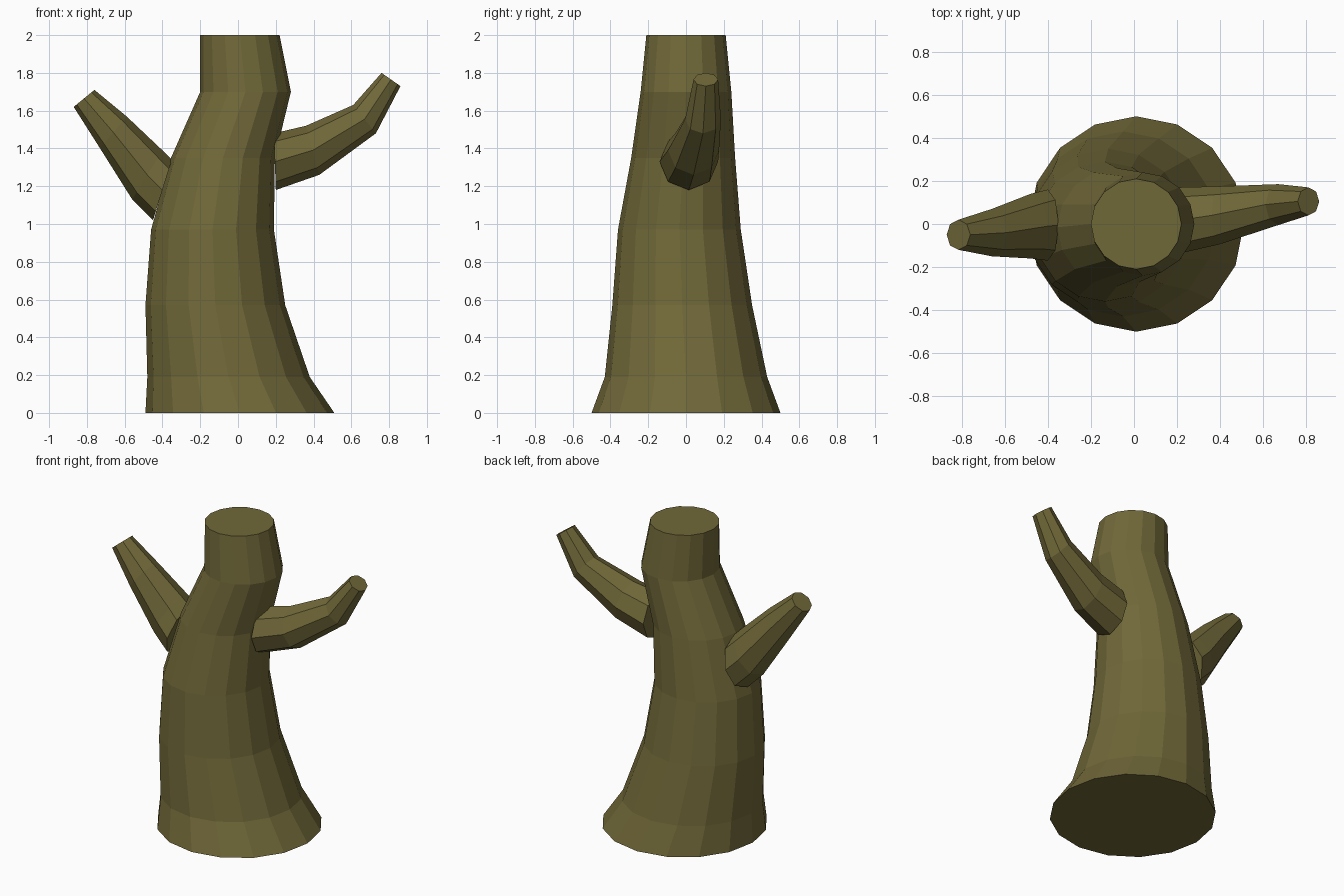
import bpy, bmesh, math
from mathutils import Vector

if "Cube" in bpy.data.objects:
    bpy.data.objects.remove(bpy.data.objects["Cube"])

bark = bpy.data.materials.new("olive_bark")
bark.diffuse_color = (0.162, 0.138, 0.040, 1)
bark.use_nodes = True
bark.node_tree.nodes["Principled BSDF"].inputs["Base Color"].default_value = bark.diffuse_color


def loft(name, rings):
    """Skin a list of equal-sided rings and cap both ends."""
    bm = bmesh.new()
    loops = [[bm.verts.new(p) for p in ring] for ring in rings]
    n = len(loops[0])
    for a, b in zip(loops, loops[1:]):
        for i in range(n):
            j = (i + 1) % n
            bm.faces.new((a[i], a[j], b[j], b[i]))
    bm.faces.new(loops[0][::-1])
    bm.faces.new(loops[-1])
    bmesh.ops.recalc_face_normals(bm, faces=bm.faces)
    me = bpy.data.meshes.new(name)
    bm.to_mesh(me)
    bm.free()
    me.materials.append(bark)
    ob = bpy.data.objects.new(name, me)
    bpy.context.collection.objects.link(ob)
    return ob


def trunk_ring(cx, cy, z, r, n=16):
    return [(cx + r * math.cos(2 * math.pi * i / n),
             cy + r * math.sin(2 * math.pi * i / n), z) for i in range(n)]


def branch_ring(low, high, cy, ry, n=8):
    """Ring through a lower and an upper (x, z) point, with half width ry."""
    lo, hi = Vector((low[0], cy, low[1])), Vector((high[0], cy, high[1]))
    mid, up = (lo + hi) / 2, (hi - lo) / 2
    return [mid + up * math.cos(2 * math.pi * i / n)
            + Vector((0, ry, 0)) * math.sin(2 * math.pi * i / n) for i in range(n)]


# Bent, tapering trunk: centre x, centre y, height, radius
loft("trunk", [trunk_ring(*s) for s in (
    (0.01, 0, 0, 0.50), (-0.05, 0, 0.19, 0.43), (-0.12, -0.02, 0.57, 0.37),
    (-0.135, -0.035, 0.97, 0.325), (-0.08, -0.015, 1.35, 0.275),
    (0.04, 0, 1.70, 0.24), (0.01, 0, 2.0, 0.21))])

# Side branches: lower point, upper point, centre y, half width
loft("right_branch", [branch_ring(*s) for s in (
    ((0.20, 1.18), (0.19, 1.48), 0.015, 0.155), ((0.43, 1.26), (0.36, 1.52), 0.04, 0.135),
    ((0.73, 1.48), (0.61, 1.63), 0.09, 0.095), ((0.86, 1.73), (0.76, 1.80), 0.105, 0.065))])
loft("left_branch", [branch_ring(*s) for s in (
    ((-0.45, 1.02), (-0.35, 1.34), -0.005, 0.165), ((-0.56, 1.13), (-0.40, 1.39), -0.01, 0.15),
    ((-0.73, 1.40), (-0.59, 1.57), -0.04, 0.11), ((-0.87, 1.62), (-0.76, 1.71), -0.05, 0.07))])
